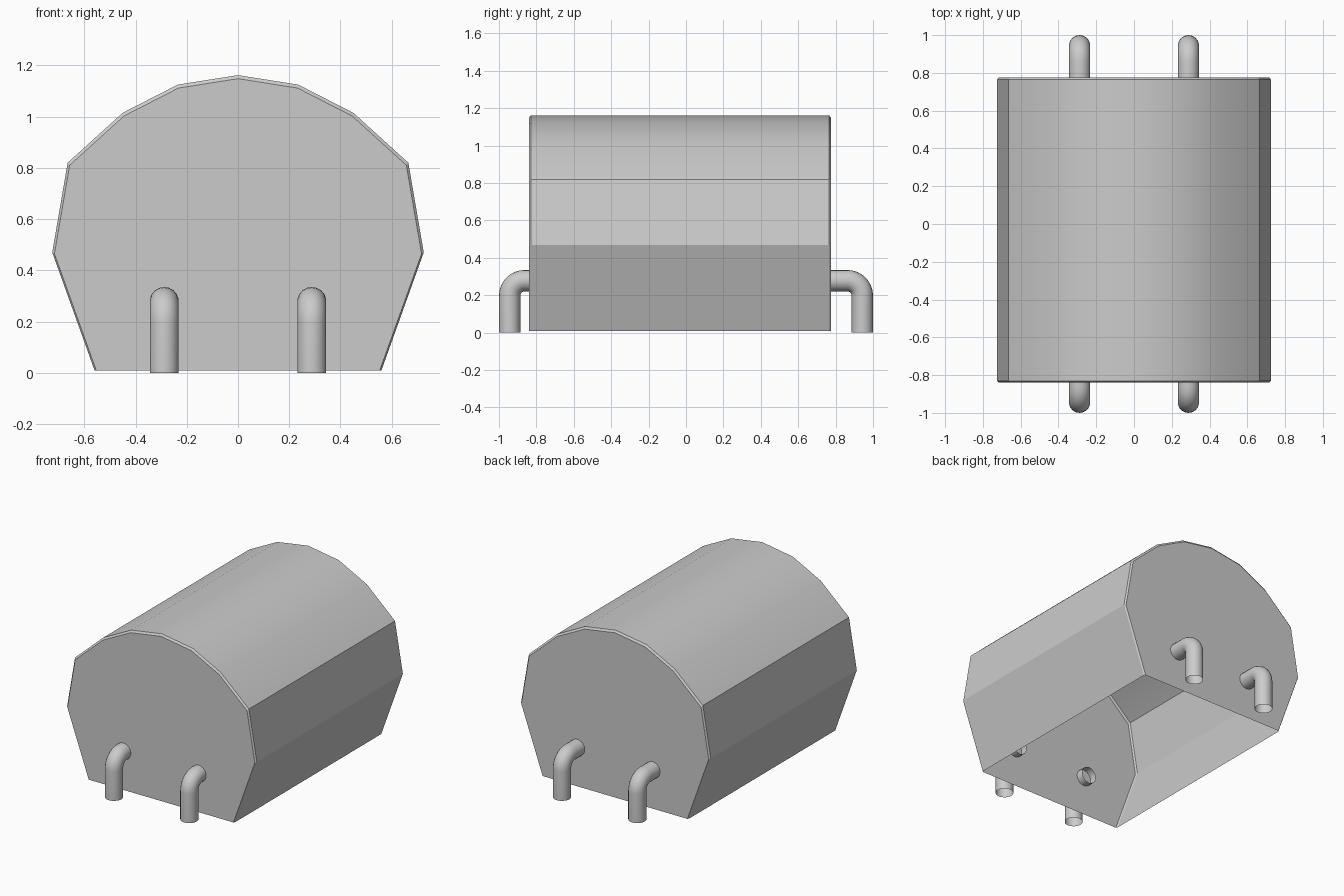
import bpy, bmesh, math
from mathutils import Vector

if "Cube" in bpy.data.objects:
    bpy.data.objects.remove(bpy.data.objects["Cube"])


def finish(name, bm, angle):
    bmesh.ops.recalc_face_normals(bm, faces=bm.faces)
    mesh = bpy.data.meshes.new(name)
    bm.to_mesh(mesh)
    bm.free()
    ob = bpy.data.objects.new(name, mesh)
    bpy.context.collection.objects.link(ob)
    bpy.ops.object.select_all(action='DESELECT')
    ob.select_set(True)
    bpy.context.view_layer.objects.active = ob
    bpy.ops.object.shade_smooth_by_angle(angle=math.radians(angle))
    return ob


# Body: faceted arch shell, chamfered rims, open underneath
half = [(0.56, 0.01), (0.725, 0.47), (0.665, 0.82), (0.45, 1.015), (0.235, 1.125)]
profile = half + [(0, 1.162)] + [(-x, z) for x, z in reversed(half)]
bm = bmesh.new()
rings = []
for y, s in ((-0.84, 0.988), (-0.83, 1), (0.765, 1), (0.775, 0.988)):
    rings.append([bm.verts.new((x * s, y, 0.01 + (z - 0.01) * s)) for x, z in profile])
for a, b in zip(rings, rings[1:]):
    for i in range(len(profile) - 1):
        bm.faces.new((a[i], a[i + 1], b[i + 1], b[i]))
bm.faces.new(rings[0])
bm.faces.new(rings[-1])
finish("body_shell", bm, 25)


# Bent pipe legs: open tubes swept down, round the elbow and into the end wall
def pipe(name, x, side, wall):
    R, r, n = 0.08, 0.057, 18
    yv, zh = 0.943, 0.278
    path = [(yv, 0.0, 0.0)]
    for i in range(9):
        t = math.pi / 2 * i / 8
        path.append((yv - R + R * math.cos(t), zh - R + R * math.sin(t), t))
    path.append((wall - 0.05, zh, math.pi / 2))
    bm = bmesh.new()
    prev = None
    for y, z, t in path:
        ring = []
        for k in range(n):
            a = 2 * math.pi * k / n
            out = r * math.cos(a)
            co = Vector((x + r * math.sin(a),
                         side * (y + out * math.cos(t)),
                         z + out * math.sin(t)))
            ring.append(bm.verts.new(co))
        if prev:
            for k in range(n):
                j = (k + 1) % n
                bm.faces.new((prev[k], prev[j], ring[j], ring[k]))
        prev = ring
    finish(name, bm, 40)


for x, lr in ((-0.288, "left"), (0.288, "right")):
    pipe("front_pipe_" + lr, x, -1, 0.84)
    pipe("back_pipe_" + lr, x, 1, 0.775)
